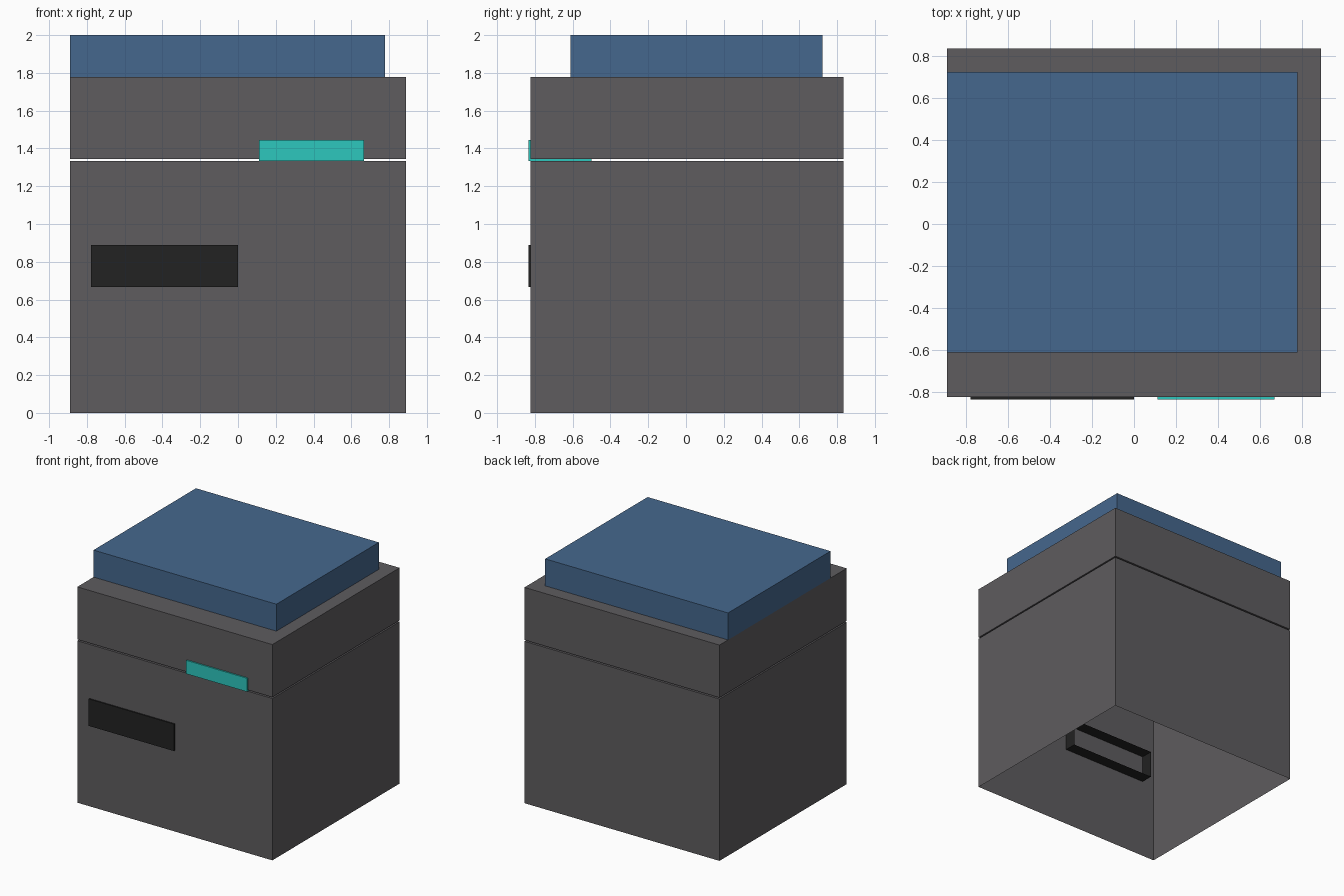
import bpy, bmesh
from mathutils import Vector

if "Cube" in bpy.data.objects:
    bpy.data.objects.remove(bpy.data.objects["Cube"])


def material(name, rgb):
    m = bpy.data.materials.new(name)
    m.diffuse_color = (*rgb, 1)
    m.use_nodes = True
    m.node_tree.nodes["Principled BSDF"].inputs["Base Color"].default_value = m.diffuse_color
    return m


grey = material("warm_grey", (0.112, 0.107, 0.114))
blue = material("slate_blue", (0.060, 0.137, 0.270))
teal = material("teal", (0.027, 0.570, 0.515))
black = material("black", (0.016, 0.016, 0.016))


def box(name, lo, hi, mat, open_side=None):
    """Box between two corners; open_side is the direction of a face left out."""
    lo, hi = Vector(lo), Vector(hi)
    bm = bmesh.new()
    bmesh.ops.create_cube(bm, size=1)
    for v in bm.verts:
        v.co = (lo + hi) / 2 + v.co * (hi - lo)
    bm.normal_update()
    if open_side:
        gone = [f for f in bm.faces if f.normal.dot(Vector(open_side)) > 0.9]
        bmesh.ops.delete(bm, geom=gone, context='FACES')
    mesh = bpy.data.meshes.new(name)
    bm.to_mesh(mesh)
    bm.free()
    mesh.materials.append(mat)
    obj = bpy.data.objects.new(name, mesh)
    bpy.context.collection.objects.link(obj)


u = 1 / 9                       # modelling unit
left, right = -8 * u, 8 * u
front, back = -7.4 * u, 7.5 * u
plate = -7.5 * u                # front of the raised details

# Lower body, open underneath
box("body", (left, front, 0), (right, back, 12 * u), grey, (0, 0, -1))
# Lid, separated by a thin gap
box("lid", (left, front, 12.1 * u), (right, back, 16 * u), grey)
# Raised slab on top, flush with the left side
box("top_slab", (left, -5.5 * u, 16 * u), (7 * u, 6.5 * u, 18 * u), blue)
# Dark slot through the front wall, open towards the inside
box("front_slot", (-7 * u, plate, 6 * u), (0, -6.5 * u, 8 * u), black, (0, 1, 0))
# Teal latch reaching into the lid
box("latch", (u, plate, 12 * u), (6 * u, -4.5 * u, 13 * u), teal)
